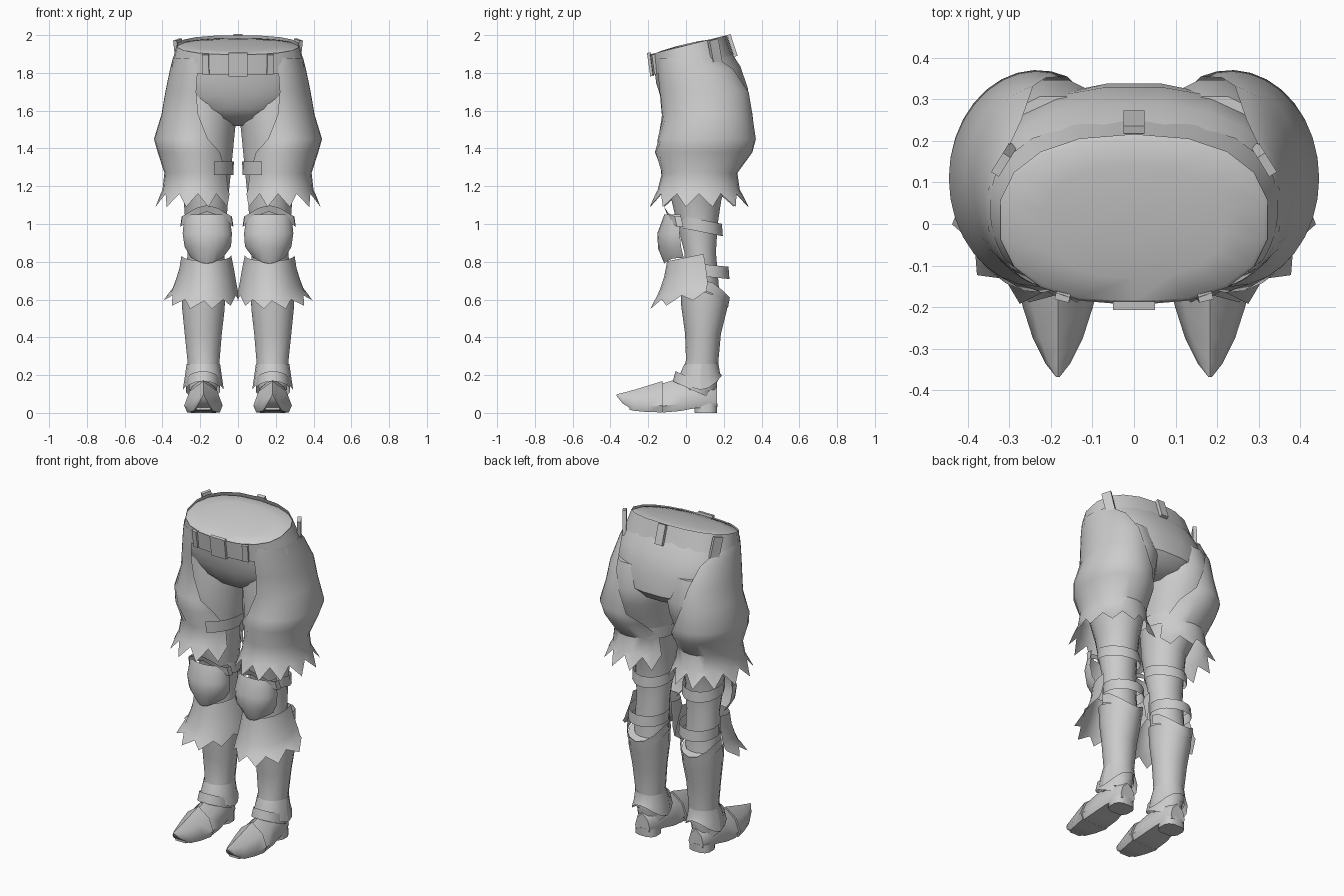
import bpy, bmesh, math
from mathutils import Vector, Matrix

if "Cube" in bpy.data.objects:
    bpy.data.objects.remove(bpy.data.objects["Cube"])

grey = bpy.data.materials.new("plain grey")
grey.diffuse_color = (0.6, 0.6, 0.6, 1)
grey.use_nodes = True
grey.node_tree.nodes["Principled BSDF"].inputs["Base Color"].default_value = grey.diffuse_color


def finish(name, bm, mirror):
    me = bpy.data.meshes.new(name)
    bm.to_mesh(me)
    bm.free()
    me.materials.append(grey)
    ob = bpy.data.objects.new(name, me)
    bpy.context.collection.objects.link(ob)
    if mirror:
        ob.modifiers.new("mirror", 'MIRROR')
    return ob


def skin(bm, rows, closed):
    """Bridge rows of vertices with quads."""
    n = len(rows[0])
    for a, b in zip(rows, rows[1:]):
        for j in range(n if closed else n - 1):
            k = (j + 1) % n
            bm.faces.new((a[j], a[k], b[k], b[j]))


def loft(name, rings, n=14, tilt=0.0, power=1.0, caps=True, mirror=True):
    """Closed tube; each ring is z, x0, x1, y0, y1 listed upward or downward."""
    if rings[0][0] > rings[-1][0]:
        rings = rings[::-1]
    bm = bmesh.new()
    rows = []
    for z, x0, x1, y0, y1, *own in rings:
        t = own[0] if own else tilt
        row = []
        for j in range(n):
            a = 2 * math.pi * (j + 0.5) / n
            c, s = math.cos(a), math.sin(a)
            c = math.copysign(abs(c) ** power, c)
            s = math.copysign(abs(s) ** power, s)
            dy = s * (y1 - y0) / 2
            row.append(bm.verts.new(((x0 + x1) / 2 + c * (x1 - x0) / 2, (y0 + y1) / 2 + dy, z + t * dy)))
        rows.append(row)
    skin(bm, rows, True)
    if caps:
        bm.faces.new(rows[0][::-1])
        bm.faces.new(rows[-1])
    return finish(name, bm, mirror)


def shell(name, rings, arcs, n=16, tilt=0.0, spikes=False, warp=None):
    """Open plate; arcs give the start and end angle, -90 is the front and 0 the outer side."""
    if len(arcs) == 1:
        arcs = arcs * len(rings)
    pts = []
    for (z, x0, x1, y0, y1), (a0, a1) in zip(rings, arcs):
        row = []
        for j in range(n + 1):
            a = math.radians(a0 + (a1 - a0) * j / n)
            dy = math.sin(a) * (y1 - y0) / 2
            p = Vector(((x0 + x1) / 2 + math.cos(a) * (x1 - x0) / 2, (y0 + y1) / 2 + dy, z + tilt * dy))
            if warp:
                p.z += warp(len(pts), a)
            row.append(p)
        pts.append(row)
    if spikes:
        for j in range(0, n + 1, 2):
            pts[-1][j] = pts[-2][j].lerp(pts[-1][j], 0.22)
    if rings[0][0] > rings[-1][0]:
        pts = pts[::-1]
    bm = bmesh.new()
    skin(bm, [[bm.verts.new(p) for p in row] for row in pts], False)
    return finish(name, bm, True)


def box(name, loc, size, rz=0.0, rx=0.0, mirror=False):
    bm = bmesh.new()
    bmesh.ops.create_cube(bm, size=1)
    m = Matrix.Translation(loc) @ Matrix.Rotation(math.radians(rz), 4, 'Z') @ Matrix.Rotation(math.radians(rx), 4, 'X')
    bmesh.ops.transform(bm, verts=bm.verts, matrix=m @ Matrix.Diagonal((*size, 1)))
    return finish(name, bm, mirror)


# Hips, belt and the domed waist closure
loft("hips", [(1.87, -.335, .335, -.17, .235, .25), (1.79, -.355, .355, -.16, .29, .2),
              (1.70, -.365, .365, -.14, .33, .08), (1.61, -.31, .31, -.115, .34),
              (1.56, -.20, .20, -.07, .30), (1.52, -.07, .07, .03, .2)], n=20, power=.85, mirror=False)
loft("belt", [(1.842, -.355, .355, -.18, .25), (1.948, -.325, .325, -.195, .215)],
     n=18, tilt=.25, power=.85, caps=False, mirror=False)
loft("waist_top", [(1.930, -.328, .328, -.193, .218), (1.938, -.315, .315, -.188, .205),
                   (1.948, -.22, .22, -.13, .14), (1.954, -.09, .09, -.05, .06)],
     n=18, tilt=.23, power=.85, mirror=False)
box("buckle", (0, -.188, 1.845), (.10, .02, .125), rx=8)
box("front_belt_loop", (.17, -.168, 1.845), (.035, .02, .105), rz=14, rx=8, mirror=True)
box("side_belt_loop", (.312, .155, 1.905), (.022, .055, .145), rz=32, rx=12, mirror=True)
box("back_belt_loop", (0, .245, 1.945), (.05, .02, .12), rx=18)

# Trouser legs
loft("trouser_leg", [(1.74, .03, .36, -.10, .31), (1.60, .0, .385, -.112, .35), (1.50, .012, .39, -.118, .335),
                     (1.40, .022, .385, -.12, .29), (1.27, .035, .35, -.095, .24), (1.13, .05, .29, -.08, .19),
                     (1.0, .06, .28, -.05, .17), (.85, .07, .27, -.01, .16), (.62, .075, .275, -.01, .18)], n=16)

# Ragged outer thigh covers, open toward the inside
edge = [(-85, 40), (-87, 65), (-87, 80), (-92, 92), (-110, 110), (-132, 132), (-150, 150), (-152, 152), (-152, 152)]
shell("thigh_cover", [(1.88, .06, .345, -.15, .23), (1.82, .05, .36, -.15, .27), (1.70, .04, .385, -.14, .335),
                      (1.58, .03, .405, -.128, .352), (1.45, .02, .445, -.15, .37), (1.38, .03, .425, -.165, .352),
                      (1.27, .04, .39, -.128, .272), (1.18, .03, .40, -.15, .285), (1.09, -.005, .445, -.20, .34)],
      edge, n=20, spikes=True)
shell("thigh_strap", [(1.33, .022, .39, -.155, .27), (1.26, .024, .38, -.15, .26)], [(115, 245)], n=10)

# Knee plates and straps
front_peak = lambda size: (lambda i, a: size[i] * max(0, -math.sin(a)) ** 3)
shell("upper_knee_plate", [(1.04, .03, .30, -.12, .04), (.985, .022, .308, -.105, .05)],
      [(-190, 10)], n=8, warp=front_peak((.06, .08)))
shell("knee_plate", [(1.05, .045, .285, -.115, .03), (.95, .03, .295, -.152, .05), (.88, .035, .285, -.148, .06),
                     (.82, .08, .25, -.115, .06)], [(-190, 10)], n=10, warp=front_peak((0, 0, -.01, -.03)))
loft("upper_strap", [(1.025, .05, .29, -.05, .19), (.96, .05, .29, -.05, .195)], tilt=-.2, caps=False)
loft("lower_strap", [(.785, .055, .29, .0, .225), (.72, .055, .29, .0, .23)], tilt=-.1, caps=False)

# Flared guard under the knee
shell("shin_guard", [(.835, .035, .30, -.10, .22), (.76, .02, .312, -.115, .25), (.69, .008, .335, -.14, .28),
                     (.65, .0, .35, -.16, .29), (.60, -.005, .395, -.20, .32)],
      [(-192, 12)], n=12, tilt=.2, spikes=True)

# Boots: shaft, pointed collar, ankle cuff and instep band
loft("boot_shaft", [(.64, .065, .30, -.03, .225, -.3), (.55, .068, .298, -.025, .215, -.1), (.42, .083, .285, -.005, .185),
                    (.28, .095, .27, .0, .172), (.20, .10, .265, -.02, .17), (.12, .11, .26, -.03, .16)], n=14)
shell("boot_collar", [(.705, .06, .305, -.03, .232), (.65, .06, .305, -.03, .222)],
      [(-5, 185)], n=8, warp=lambda i, a: -.095 * max(0, math.sin(a)) ** 1.5)
loft("cuff_core", [(.25, .095, .272, -.012, .172), (.17, .09, .278, -.03, .17)], caps=False)
shell("ankle_cuff", [(.26, .095, .272, -.008, .172), (.20, .085, .282, -.03, .18), (.16, .075, .292, -.035, .19)],
      [(0, 360)], n=16, warp=lambda i, a: (0, -.01, -.038)[i] * math.cos(2 * a))
loft("instep_band", [(.175, .098, .272, -.055, .15), (.12, .092, .278, -.07, .14)], tilt=-.45, caps=False)


def shoe(name, sections, cx=.183):
    """Shoe skin from cross-sections y, half width, bottom, top."""
    bm = bmesh.new()
    rows = []
    for y, w, b, t in sections:
        h = t - b
        prof = [(-.85, 0), (.85, 0), (1, .22), (.72, .68), (0, 1), (-.72, .68), (-1, .22)]
        rows.append([bm.verts.new((cx + u * w, y, b + v * h)) for u, v in prof])
    skin(bm, rows, True)
    bm.faces.new(rows[0])
    bm.faces.new(rows[-1][::-1])
    bmesh.ops.recalc_face_normals(bm, faces=bm.faces)
    return finish(name, bm, True)


shoe("shoe", [(-.30, .04, .015, .10), (-.20, .078, .006, .135), (-.11, .094, .003, .16), (-.03, .092, .01, .185),
              (.05, .08, .025, .20), (.12, .07, .03, .19), (.165, .05, .035, .14)])
shoe("toe_cap", [(-.368, .004, .09, .098), (-.335, .03, .05, .106), (-.275, .06, .011, .122),
                 (-.20, .084, .004, .145), (-.125, .102, .003, .168)])
loft("heel", [(.05, .118, .25, .04, .168), (.0, .115, .253, .045, .165)], n=12, power=.7)

# Smooth shading with crisp creases
for ob in bpy.data.objects:
    ob.select_set(True)
    bpy.context.view_layer.objects.active = ob
bpy.ops.object.shade_smooth_by_angle(angle=math.radians(40))
